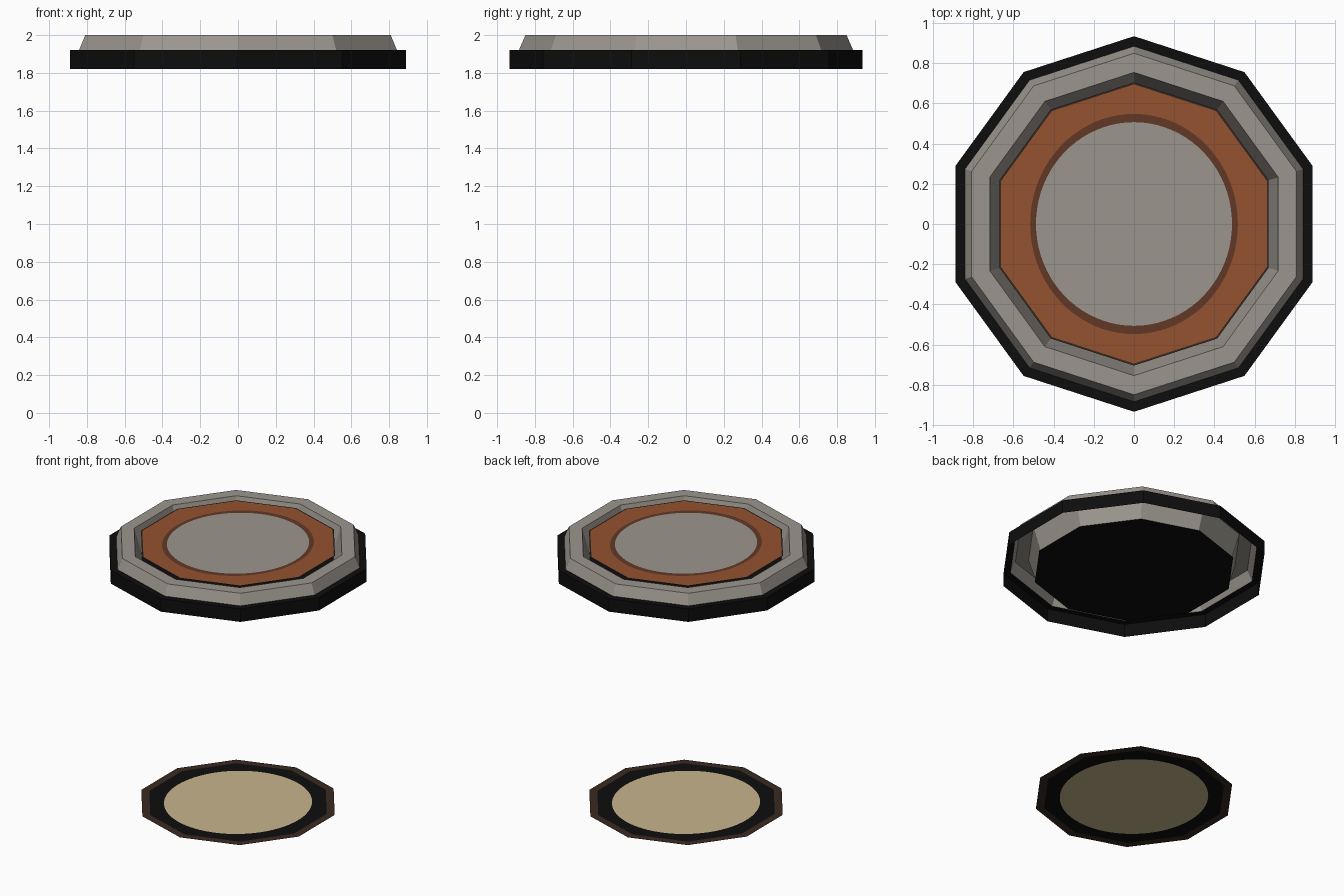
import bpy, bmesh, math

if "Cube" in bpy.data.objects:
    bpy.data.objects.remove(bpy.data.objects["Cube"])


def material(name, color):
    m = bpy.data.materials.new(name)
    m.diffuse_color = (*color, 1)
    m.use_nodes = True
    m.node_tree.nodes["Principled BSDF"].inputs["Base Color"].default_value = m.diffuse_color
    return m


GREY = material("warm grey metal", (0.33, 0.305, 0.27))
BLACK = material("black", (0.004, 0.004, 0.004))
RUST = material("rust orange", (0.296, 0.084, 0.03))
DARK_RUST = material("dark rust", (0.12, 0.039, 0.019))
BROWN = material("dark brown", (0.042, 0.023, 0.015))
TAN = material("tan", (0.565, 0.462, 0.266))


def decagon(r, z, n):
    """Points on a ten-sided outline with a corner on the y axis."""
    pts = []
    for i in range(n):
        a = math.tau * i / n
        d = r * math.cos(math.pi / 10) / math.cos(a % (math.pi / 5) - math.pi / 10)
        pts.append((d * math.cos(a + math.pi / 2), d * math.sin(a + math.pi / 2), z))
    return pts


def ellipse(rx, ry, z, n):
    return [(rx * math.cos(math.tau * i / n + math.pi / 2),
             ry * math.sin(math.tau * i / n + math.pi / 2), z) for i in range(n)]


def loft(name, loops, mats, cap=None, flip=False):
    """Bridge loops outer to inner, one material per band, optional cap."""
    bm = bmesh.new()
    slots = list(dict.fromkeys(mats + ([cap] if cap else [])))
    rings = [[bm.verts.new(p) for p in loop] for loop in loops]
    for a, b, m in zip(rings, rings[1:], mats):
        for i in range(len(a)):
            j = (i + 1) % len(a)
            bm.faces.new((a[i], a[j], b[j], b[i])).material_index = slots.index(m)
    if cap:
        bm.faces.new(rings[-1]).material_index = slots.index(cap)
    if flip:
        bmesh.ops.reverse_faces(bm, faces=bm.faces[:])
    me = bpy.data.meshes.new(name)
    bm.to_mesh(me)
    bm.free()
    for m in slots:
        me.materials.append(m)
    ob = bpy.data.objects.new(name, me)
    bpy.context.collection.objects.link(ob)
    return ob


# Open-bottomed rim: black skirt and ledge, grey slope, flat top, inner bevel
profile = [(0.935, 1.82), (0.935, 1.92), (0.885, 1.92), (0.85, 2.0), (0.755, 2.0), (0.70, 1.82)]
loft("hatch_rim", [decagon(r, z, 10) for r, z in profile],
     [BLACK, BLACK, GREY, GREY, GREY])

# Black underside panel
loft("underside_panel", [decagon(0.71, 1.82, 10)], [], BLACK, flip=True)

# Painted lid: thin dark border, rust field, dark ring, grey disc
N, Z = 80, 1.988
loft("lid_panel", [decagon(0.705, Z, N), decagon(0.695, Z, N),
                   ellipse(0.517, 0.548, Z, N), ellipse(0.488, 0.507, Z, N)],
     [BROWN, RUST, DARK_RUST], GREY)

# Floor panel: brown border, black field, tan disc
loft("floor_panel", [decagon(0.703, 0, N), decagon(0.645, 0, N), ellipse(0.51, 0.525, 0, N)],
     [BROWN, BLACK], TAN)
